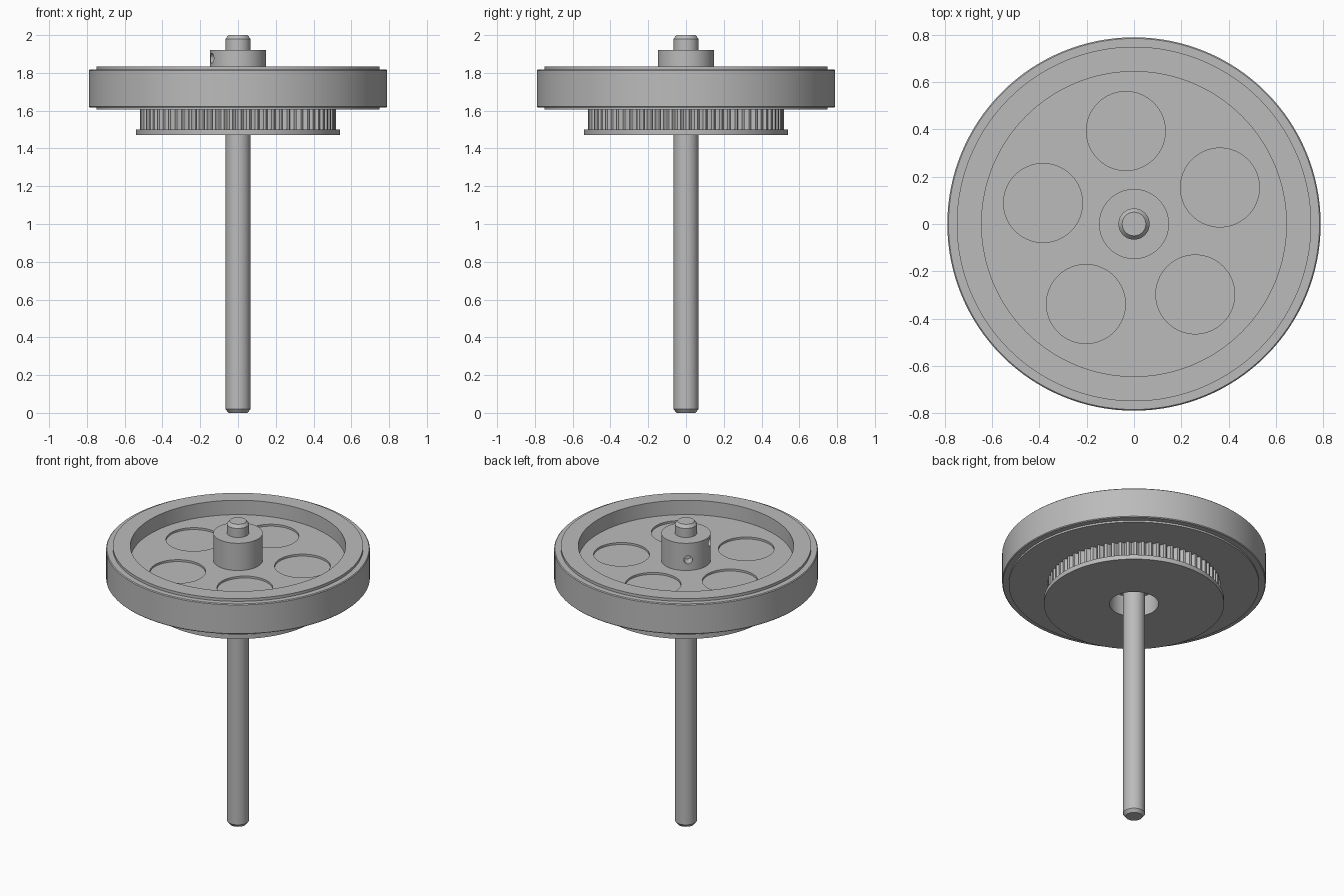
import bpy
import bmesh
from math import cos, sin, radians, tau
from mathutils import Matrix, Vector

if "Cube" in bpy.data.objects:
    bpy.data.objects.remove(bpy.data.objects["Cube"], do_unlink=True)

GREY = (0.5, 0.5, 0.5, 1)
steel = bpy.data.materials.new("plain_grey")
steel.use_nodes = True
steel.diffuse_color = GREY
steel.node_tree.nodes["Principled BSDF"].inputs["Base Color"].default_value = GREY


def add_object(name, bm):
    bmesh.ops.recalc_face_normals(bm, faces=bm.faces)
    mesh = bpy.data.meshes.new(name)
    bm.to_mesh(mesh)
    bm.free()
    mesh.materials.append(steel)
    obj = bpy.data.objects.new(name, mesh)
    bpy.context.collection.objects.link(obj)
    return obj


def lathe(name, profile, segments=128, offsets=(0,)):
    """Turn a closed (radius, z) profile; offsets repeat round the rim as teeth."""
    bm = bmesh.new()
    outer = max(r for r, z in profile)
    rings = []
    for i in range(segments):
        a = tau * i / segments
        ring = []
        for r, z in profile:
            if r == outer:
                r -= offsets[i % len(offsets)]
            ring.append(bm.verts.new((r * cos(a), r * sin(a), z)))
        rings.append(ring)
    n = len(profile)
    for i in range(segments):
        a, b = rings[i], rings[(i + 1) % segments]
        for j in range(n):
            k = (j + 1) % n
            if profile[j][0] + profile[k][0] > 0:
                bm.faces.new((a[j], b[j], b[k], a[k]))
    bmesh.ops.remove_doubles(bm, verts=bm.verts, dist=1e-5)
    return add_object(name, bm)


def drill(target, matrix, radius, depth):
    """Cut a round hole centred on the matrix, along its local z."""
    bm = bmesh.new()
    bmesh.ops.create_cone(bm, cap_ends=True, segments=64, radius1=radius,
                          radius2=radius, depth=depth, matrix=matrix)
    cutter = add_object("hole_cutter", bm)
    cutter.hide_render = True
    mod = target.modifiers.new("hole", 'BOOLEAN')
    mod.operation = 'DIFFERENCE'
    mod.solver = 'EXACT'
    mod.object = cutter
    bpy.context.view_layer.objects.active = target
    bpy.ops.object.modifier_apply(modifier=mod.name)
    bpy.data.objects.remove(cutter, do_unlink=True)


# Shaft with chamfered ends
shaft = lathe("shaft", [(0, 0), (0.05, 0), (0.066, 0.02), (0.066, 1.98),
                        (0.05, 2), (0, 2)], 64)

# Wheel: dished web, raised rim and central hub
FLOOR = 1.74
wheel = lathe("wheel", [(0, 1.605), (0.75, 1.605), (0.75, 1.835), (0.645, 1.835),
                        (0.645, FLOOR), (0.148, FLOOR), (0.148, 1.92), (0, 1.92)])

# Tyre band with slightly chamfered edges
tyre = lathe("tyre", [(0.74, 1.617), (0.785, 1.617), (0.79, 1.622),
                      (0.79, 1.812), (0.785, 1.817), (0.74, 1.817)])

# Five shallow round pockets in the web
for i in range(5):
    a = radians(95 + 72 * i)
    place = Matrix.Translation((0.395 * cos(a), 0.395 * sin(a), FLOOR))
    drill(wheel, place, 0.167, 0.026)

# Set screw holes in the hub
for angle, z, radius in ((200, 1.877, 0.026), (130, 1.81, 0.026)):
    a = radians(angle)
    out = Vector((cos(a), sin(a), 0))
    place = Matrix.Translation(out * 0.15 + Vector((0, 0, z)))
    place = place @ out.to_track_quat('Z', 'Y').to_matrix().to_4x4()
    drill(wheel, place, radius, 0.14)

# Toothed belt pulley and its flange, both bored wide
TEETH = 72
pulley = lathe("pulley_teeth", [(0.148, 1.49), (0.519, 1.49), (0.519, 1.606),
                                (0.148, 1.606)], TEETH * 6,
               (0, 0, 0, 0.015, 0.02, 0.015))
flange = lathe("pulley_flange", [(0.147, 1.47), (0.54, 1.47), (0.54, 1.5),
                                 (0.147, 1.5)])

# Smooth shading with crisp edges
bpy.ops.object.select_all(action='DESELECT')
for part in (shaft, wheel, tyre, pulley, flange):
    part.select_set(True)
    bpy.context.view_layer.objects.active = part
bpy.ops.object.shade_smooth_by_angle(angle=radians(30))
